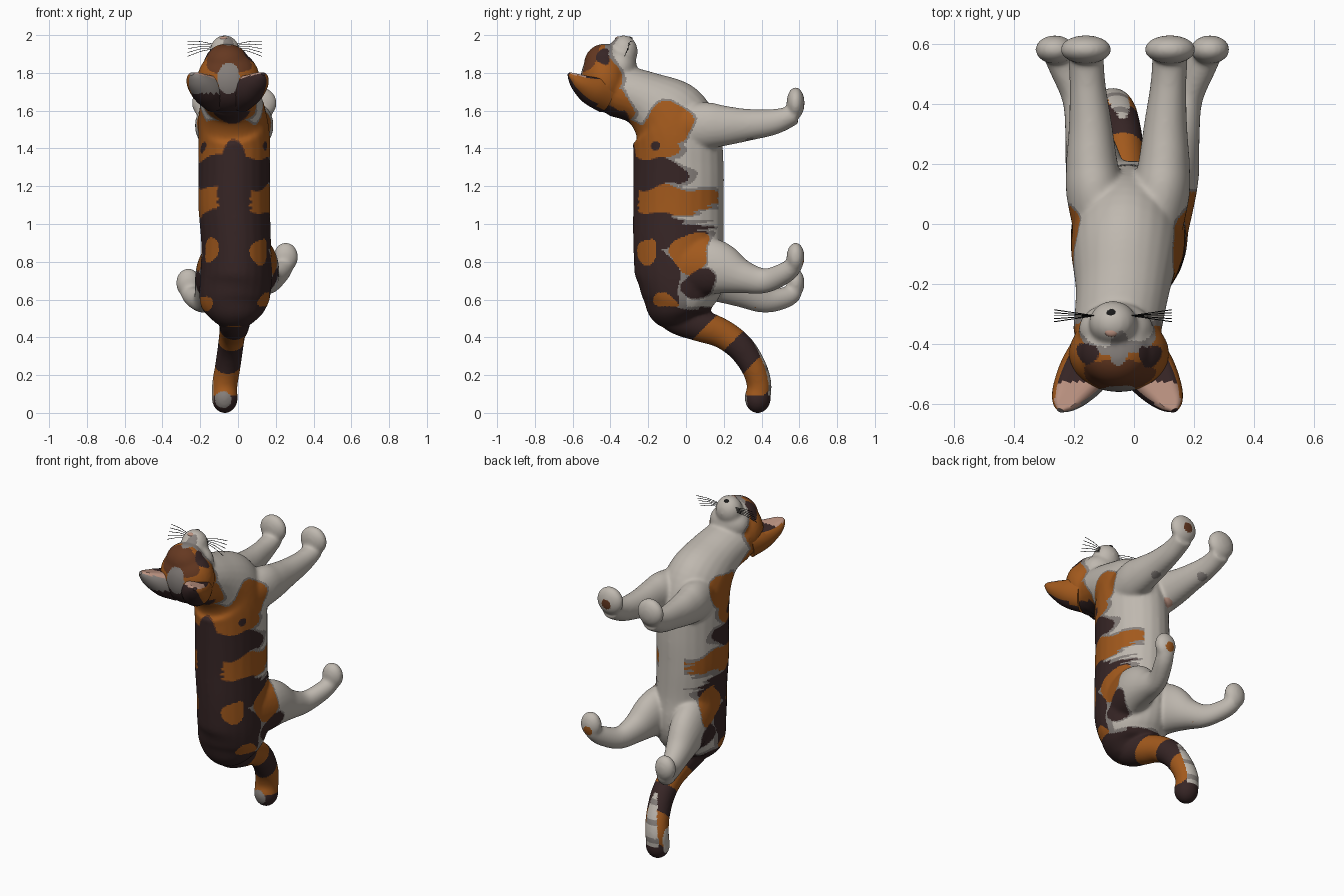
import bpy, bmesh, math
from mathutils import Vector, Matrix

old = bpy.data.objects.get("Cube")
if old:
    bpy.data.objects.remove(old, do_unlink=True)

# Colours
COLOURS = {
    "white_fur": (.52, .48, .43),
    "orange_fur": (.36, .1, .012),
    "dark_fur": (.038, .019, .019),
    "grey_fur": (.24, .215, .2),
    "brown_fur": (.13, .04, .015),
    "pink_skin": (.5, .29, .22),
    "black": (.01, .01, .01),
}
MATS = {}
for label, rgb in COLOURS.items():
    m = bpy.data.materials.new(label)
    m.use_nodes = True
    m.diffuse_color = (*rgb, 1)
    bsdf = m.node_tree.nodes["Principled BSDF"]
    bsdf.inputs["Base Color"].default_value = (*rgb, 1)
    bsdf.inputs["Roughness"].default_value = .8
    MATS[label] = m
ORDER = list(COLOURS)


def spline(points, steps=6):
    """Catmull-Rom samples through tuples of any length."""
    pts = [points[0], *points, points[-1]]
    out = []
    for a, b, c, d in zip(pts, pts[1:], pts[2:], pts[3:]):
        for i in range(steps):
            t = i / steps
            out.append([.5 * (2 * q + (r - p) * t + (2 * p - 5 * q + 4 * r - s) * t * t
                              + (3 * q - p - 3 * r + s) * t ** 3)
                        for p, q, r, s in zip(a, b, c, d)])
    return out + [list(points[-1])]


def tube(bm, points, sides=24):
    """Closed loft; each point is x, y, z, half width, half depth."""
    path = spline(points)
    rings = []
    for i, (x, y, z, w, d) in enumerate(path):
        before, after = path[max(i - 1, 0)], path[min(i + 1, len(path) - 1)]
        t = (Vector(after[:3]) - Vector(before[:3])).normalized()
        side = Vector((1, 0, 0))
        side = (side - t * side.dot(t)).normalized()
        up = t.cross(side)
        ring = []
        for k in range(sides):
            a = math.tau * k / sides
            ring.append(bm.verts.new(Vector((x, y, z)) + side * w * math.cos(a) + up * d * math.sin(a)))
        rings.append(ring)
    for lo, hi in zip(rings, rings[1:]):
        for k in range(sides):
            n = (k + 1) % sides
            bm.faces.new((lo[k], lo[n], hi[n], hi[k]))
    bm.faces.new(rings[0][::-1])
    bm.faces.new(rings[-1])


def ball(bm, centre, size):
    mat = Matrix.Translation(centre) @ Matrix.Diagonal((*size, 1))
    bmesh.ops.create_uvsphere(bm, u_segments=24, v_segments=16, radius=1, matrix=mat)


def make_object(name, bm, labels):
    bmesh.ops.recalc_face_normals(bm, faces=bm.faces)
    mesh = bpy.data.meshes.new(name)
    bm.to_mesh(mesh)
    bm.free()
    for label in labels:
        mesh.materials.append(MATS[label])
    mesh.shade_smooth()
    ob = bpy.data.objects.new(name, mesh)
    bpy.context.collection.objects.link(ob)
    return ob


body = bmesh.new()
# Trunk and neck
tube(body, [(-.02, -.05, .47, .09, .09), (-.02, -.055, .53, .155, .15), (-.02, -.045, .6, .185, .195),
            (-.01, -.03, .72, .19, .24), (-.01, -.04, .9, .185, .24), (-.02, -.04, 1.1, .19, .24),
            (-.02, -.04, 1.3, .19, .24), (-.02, -.05, 1.45, .19, .235), (-.03, -.1, 1.57, .18, .215),
            (-.04, -.23, 1.665, .155, .15), (-.06, -.38, 1.71, .145, .14)])
# Nape, head, nose bridge, cheeks and muzzle
ball(body, (-.055, -.42, 1.69), (.145, .11, .1))
ball(body, (-.05, -.43, 1.76), (.168, .13, .165))
ball(body, (-.06, -.43, 1.85), (.12, .11, .105))
ball(body, (-.06, -.35, 1.83), (.125, .09, .1))
ball(body, (-.07, -.33, 1.913), (.08, .075, .087))
# Tail
tube(body, [(-.02, -.12, .6, .1, .1), (-.02, -.05, .51, .09, .09), (-.02, .07, .465, .08, .087),
            (-.03, .19, .42, .07, .078), (-.04, .29, .345, .068, .074), (-.055, .36, .24, .068, .068),
            (-.07, .387, .15, .068, .066), (-.07, .38, .08, .066, .066)])
ball(body, (-.07, .38, .08), (.07, .07, .082))
# Legs and paws, hind pair spread and staggered
for s in (-1, 1):
    fx = -.02
    tube(body, [(fx + s * .08, -.06, 1.5, .09, .12), (fx + s * .11, .1, 1.52, .095, .125),
                (fx + s * .12, .2, 1.52, .086, .108), (fx + s * .125, .33, 1.525, .072, .085),
                (fx + s * .135, .47, 1.542, .06, .068), (fx + s * .14, .58, 1.58, .06, .05)])
    ball(body, (fx + s * .14, .58, 1.64), (.086, .048, .085))
    drop = .25 if s < 0 else 0
    hind = [(.08, -.04, .78, .1, .16), (.12, .15, .77, .1, .15), (.15, .3, .72, .075, .09),
            (.18, .42, .7, .055, .066), (.23, .53, .745, .052, .056), (.255, .58, .79, .05, .045)]
    tube(body, [(s * x - .005, y, z - drop * y, w, d) for x, y, z, w, d in hind])
    ball(body, (s * .258 - .005, .58, .825 - drop * .55), (.066, .048, .078))

ob = make_object("cat_body", body, [])
remesh = ob.modifiers.new("fuse", 'REMESH')
remesh.mode = 'VOXEL'
remesh.voxel_size = .008
soften = ob.modifiers.new("soften", 'SMOOTH')
soften.factor = .5
soften.iterations = 20
fused = bpy.data.meshes.new_from_object(ob.evaluated_get(bpy.context.evaluated_depsgraph_get()))
ob.modifiers.clear()
ob.data = fused
fused.materials.clear()
for label in ORDER:
    fused.materials.append(MATS[label])

# Coat patches: distance from midline, y, z, three radii, colour
PATCHES = [
    (.2, -.1, 1.53, .35, .14, .11, "orange_fur"),
    (0, -.28, 1.42, .4, .28, .12, "orange_fur"),
    (0, -.28, 1.12, .4, .48, .1, "orange_fur"),
    (0, -.25, 1.27, .4, .32, .085, "dark_fur"),
    (0, -.25, .95, .4, .37, .12, "dark_fur"),
    (0, -.28, .69, .4, .3, .23, "dark_fur"),
    (0, -.14, .5, .2, .27, .14, "dark_fur"),
    (.2, .03, .85, .25, .1, .11, "orange_fur"),
    (.2, .08, .68, .2, .09, .075, "dark_fur"),
    (0, -.3, 1, .1, .13, .45, "dark_fur"),
    (.15, -.22, .86, .07, .08, .07, "orange_fur"),
    (.16, -.25, .86, .03, .05, .03, "dark_fur"),
    (.15, -.12, .59, .06, .08, .04, "orange_fur"),
    (.17, -.17, 1.41, .05, .03, .025, "dark_fur"),
    (0, -.42, 1.6, .4, .14, .13, "orange_fur"),
    (0, -.52, 1.76, .4, .18, .22, "orange_fur"),
    (0, -.5, 1.6, .12, .24, .13, "dark_fur"),
    (0, -.55, 1.88, .16, .13, .1, "brown_fur"),
    (.095, -.42, 1.88, .05, .035, .08, "dark_fur"),
    (0, -.43, 1.95, .03, .06, .06, "grey_fur"),
    (.01, -.58, 1.76, .05, .1, .09, "grey_fur"),
]
# Small markings on soles, inner legs and tail: centre, radius, colour
SPOTS = [
    ((.25, .62, .8), .03, "orange_fur"),
    ((.12, .62, 1.63), .03, "brown_fur"),
    ((-.13, .45, 1.48), .03, "grey_fur"),
    ((.12, .34, 1.44), .03, "grey_fur"),
    ((-.1, .17, 1.42), .035, "pink_skin"),
    ((-.08, .32, .07), .045, "grey_fur"),
]


def coat(c, n):
    for centre, radius, label in SPOTS:
        if (c - Vector(centre)).length < radius:
            return label
    # Tail bands with a pale inner side
    if c.z < .56 and (c.y > .07 or c.z < .46) and c.y < .48 and abs(c.x) < .13:
        if c.z < .09:
            return "dark_fur"
        if n.y > .78 and c.y > .15:
            return "grey_fur" if math.sin(c.z * 60) > .7 else "white_fur"
        return "dark_fur" if math.sin((c.y - c.z + .13) * 14) > 0 else "orange_fur"
    # Pale belly
    if n.y > .85 and c.z < 1.45:
        return "white_fur"
    ax = abs(c.x + (.02 if c.z < 1.6 else .05))
    y = c.y + .015 * math.sin(31 * c.z) + .01 * math.sin(40 * c.x)
    # Ragged flank fringe
    if .96 < c.z < 1.14:
        y += .035 * math.sin(190 * c.z)
    z = c.z + .014 * math.sin(26 * c.y + 9 * c.x)
    found = "white_fur"
    for px, py, pz, rx, ry, rz, label in PATCHES:
        d = ((ax - px) / rx) ** 2 + ((y - py) / ry) ** 2 + ((z - pz) / rz) ** 2
        if d < 1:
            found = label
        elif d < 1.2 and found == "white_fur":
            found = "grey_fur"
        elif d < 1.08 and found == "orange_fur" and label == "dark_fur":
            found = "brown_fur"
    return found


for face in fused.polygons:
    face.material_index = ORDER.index(coat(face.center, face.normal))
fused.shade_smooth()

# Ears with a flat front, backs sloping down to the nape
for s, name in ((-1, "right_ear"), (1, "left_ear")):
    bm = bmesh.new()
    cx = -.055
    tube(bm, [(cx + s * .07, -.43, 1.7, .09, .11), (cx + s * .115, -.5, 1.72, .085, .09),
              (cx + s * .155, -.56, 1.75, .066, .058), (cx + s * .18, -.6, 1.78, .04, .03),
              (cx + s * .19, -.62, 1.795, .012, .01)])
    for v in bm.verts:
        v.co.z = min(v.co.z, 1.78 - .2 * (v.co.y + .5))
    ear = make_object(name, bm, ["orange_fur", "pink_skin", "dark_fur", "grey_fur"])
    ear.data.set_sharp_from_angle(angle=.7)
    for face in ear.data.polygons:
        if face.normal.z > .6:
            face.material_index = 1 if face.center.y < -.525 else 2
        elif face.normal.x * s > .7 or face.normal.y > 0:
            face.material_index = 0
        else:
            face.material_index = 3 if s < 0 and face.center.z > 1.69 else 2

# Nose and mouth
for name, centre, size, label in (("nose", (-.075, -.357, 1.981), (.023, .018, .012), "pink_skin"),
                                  ("mouth", (-.075, -.3, 1.982), (.017, .017, .01), "black")):
    bm = bmesh.new()
    ball(bm, centre, size)
    make_object(name, bm, [label])

# Whiskers
for s, name in ((-1, "right_whiskers"), (1, "left_whiskers")):
    curve = bpy.data.curves.new(name, 'CURVE')
    curve.dimensions = '3D'
    curve.bevel_depth = .0016
    curve.bevel_resolution = 1
    for i in range(5):
        k = i - 2
        strand = curve.splines.new('POLY')
        strand.points.add(2)
        for j, p in enumerate(strand.points):
            p.co = (-.07 + s * (.06 + .068 * j), -.305 + .005 * k * j,
                    1.94 + .006 * k + (.007 * k + .006) * j - .006 * j * j, 1)
    curve.materials.append(MATS["black"])
    bpy.context.collection.objects.link(bpy.data.objects.new(name, curve))
